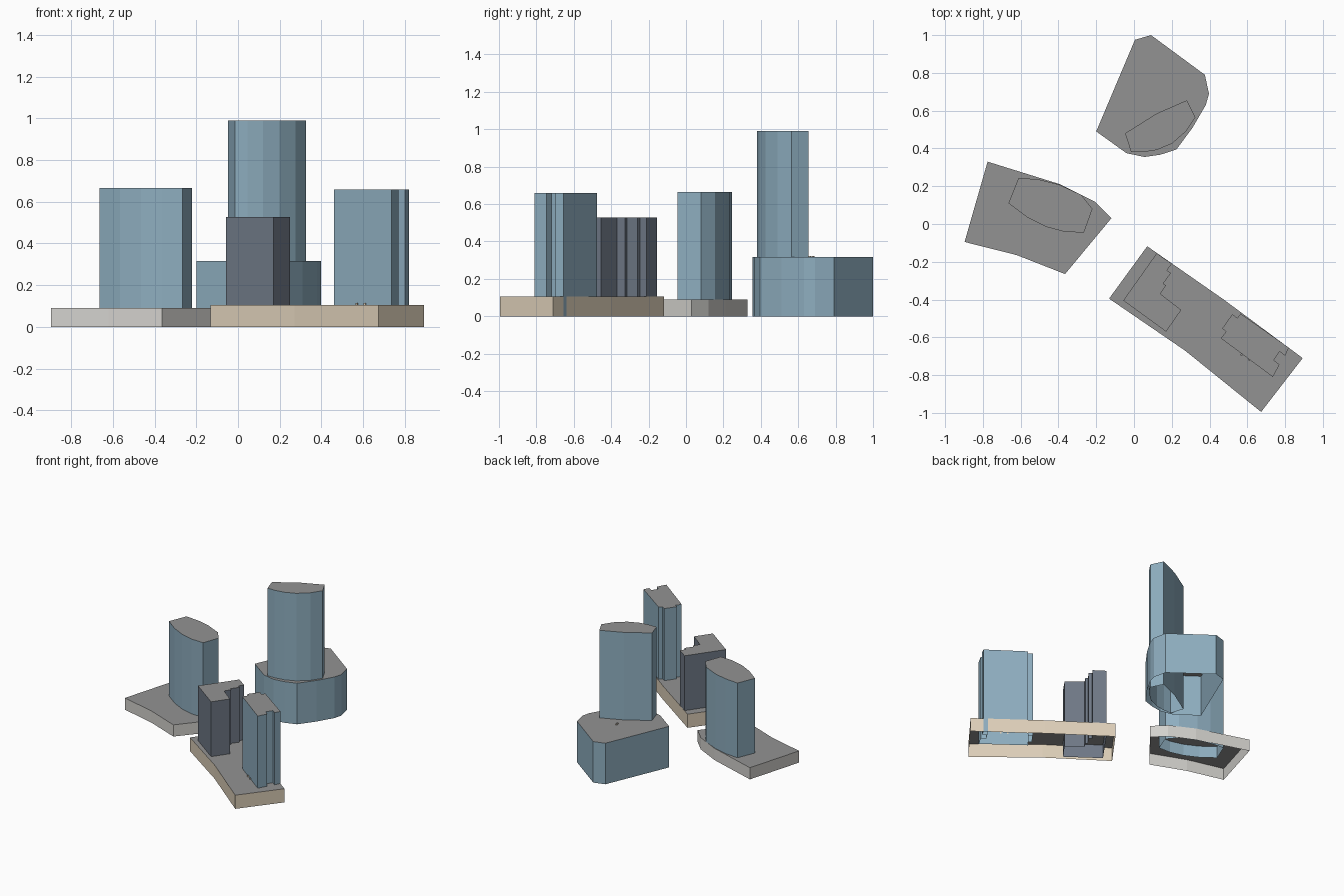
import bpy, bmesh, math


def mat(name, rgb):
    m = bpy.data.materials.new(name)
    m.diffuse_color = (*rgb, 1)
    return m


ROOF = mat("roof_grey", (0.29, 0.29, 0.29))
BLUE = mat("glass_blue", (0.27, 0.42, 0.52))
SLATE = mat("slate", (0.16, 0.19, 0.24))
BEIGE = mat("beige_stone", (0.72, 0.62, 0.48))
PALE = mat("pale_stone", (0.65, 0.64, 0.61))


def shell(name, outline, top, wall, base=0.0):
    """Walls and flat roof over a plan outline, open underneath."""
    area = sum(a[0] * b[1] - b[0] * a[1]
               for a, b in zip(outline, outline[1:] + outline[:1]))
    if area < 0:
        outline = outline[::-1]
    bm = bmesh.new()
    lo = [bm.verts.new((x, y, base)) for x, y in outline]
    hi = [bm.verts.new((x, y, top)) for x, y in outline]
    n = len(outline)
    for i in range(n):
        j = (i + 1) % n
        bm.faces.new((lo[i], lo[j], hi[j], hi[i]))
    bm.faces.new(hi).material_index = 1
    me = bpy.data.meshes.new(name)
    bm.to_mesh(me)
    bm.free()
    me.materials.append(wall)
    me.materials.append(ROOF)
    ob = bpy.data.objects.new(name, me)
    bpy.context.collection.objects.link(ob)
    return ob


def box_plan(x, y, size, angle=0.0):
    r = size / math.sqrt(2)
    return [(x + r * math.cos(angle + math.pi * (k / 2 + 0.25)),
             y + r * math.sin(angle + math.pi * (k / 2 + 0.25))) for k in range(4)]


# Tall block at the back: round-sided podium and tower
shell("tall_podium", [(0.005, 0.975), (0.09, 1.0), (0.375, 0.79), (0.397, 0.69),
                      (0.38, 0.63), (0.31, 0.51), (0.225, 0.395), (0.14, 0.367),
                      (0.055, 0.355), (-0.04, 0.375), (-0.2, 0.49)], 0.316, BLUE)
shell("tall_tower", [(-0.047, 0.48), (0.12, 0.585), (0.28, 0.655), (0.325, 0.565),
                     (0.275, 0.49), (0.2, 0.425), (0.12, 0.392), (0.045, 0.38),
                     (-0.015, 0.38)], 0.99, BLUE)

# Left block: low base and lens-shaped tower
shell("left_podium", [(-0.775, 0.33), (-0.39, 0.21), (-0.21, 0.12), (-0.12, 0.03),
                      (-0.365, -0.265), (-0.62, -0.165), (-0.897, -0.095)], 0.09, PALE)
shell("left_tower", [(-0.61, 0.245), (-0.5, 0.235), (-0.4, 0.21), (-0.28, 0.155),
                     (-0.22, 0.08), (-0.265, -0.045), (-0.365, -0.042),
                     (-0.465, -0.015), (-0.565, 0.035), (-0.665, 0.11)], 0.665, BLUE)

# Front block: long base carrying two notched towers
shell("twin_podium", [(0.07, -0.118), (0.475, -0.4), (0.893, -0.71), (0.673, -0.995),
                      (0.27, -0.67), (-0.132, -0.395)], 0.105, BEIGE)
shell("slate_tower", [(0.12, -0.155), (0.2, -0.21), (0.175, -0.245), (0.195, -0.26),
                      (0.155, -0.315), (0.17, -0.325), (0.14, -0.37), (0.25, -0.455),
                      (0.17, -0.57), (-0.057, -0.405)], 0.527, SLATE)
shell("blue_tower", [(0.52, -0.478), (0.547, -0.497), (0.565, -0.475), (0.82, -0.655),
                     (0.8, -0.697), (0.77, -0.675), (0.74, -0.72), (0.77, -0.745),
                     (0.735, -0.81), (0.46, -0.605), (0.487, -0.57), (0.467, -0.553)],
      0.66, BLUE)

# Little roof vents on the podiums
for i, (x, y, z) in enumerate([(0.12, 0.663, 0.323), (0.115, 0.68, 0.323),
                               (0.57, -0.692, 0.115), (0.61, -0.718, 0.115)]):
    shell(f"roof_vent_{i + 1}", box_plan(x, y, 0.011, -0.6), z, BEIGE, z - 0.03)
